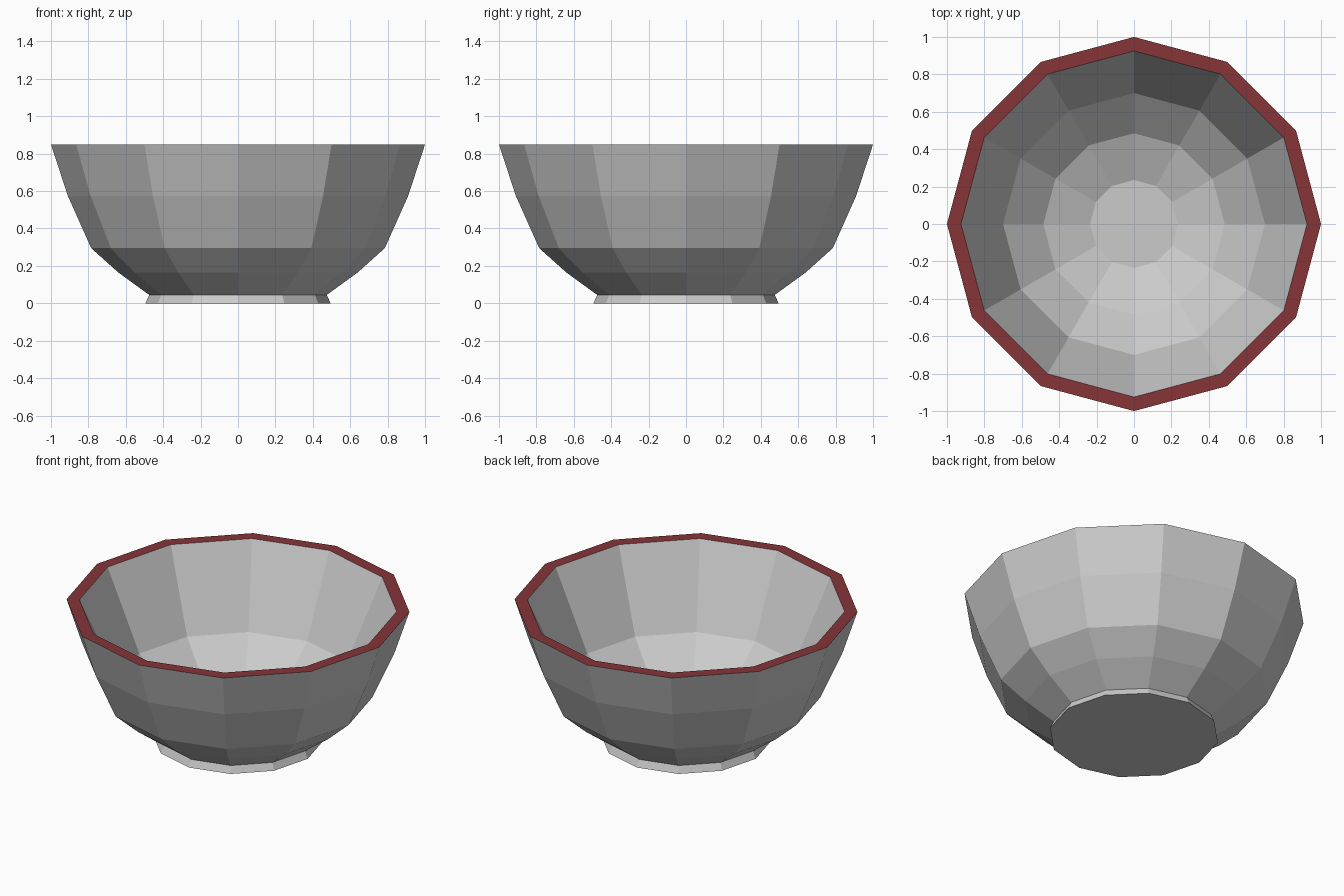
import bpy, bmesh, math

if "Cube" in bpy.data.objects:
    bpy.data.objects.remove(bpy.data.objects["Cube"])

SIDES = 12


def lathe(name, profile, material=None, cap_start=False, cap_end=False):
    """Spin a (radius, height) profile into a flat-shaded 12-sided part."""
    bm = bmesh.new()
    rings = []
    for r, z in profile:
        rings.append([bm.verts.new((r * math.cos(i * math.tau / SIDES),
                                    r * math.sin(i * math.tau / SIDES), z))
                      for i in range(SIDES)])
    for a, b in zip(rings, rings[1:]):
        for i in range(SIDES):
            j = (i + 1) % SIDES
            bm.faces.new((a[i], a[j], b[j], b[i]))
    if cap_start:
        bm.faces.new(rings[0][::-1])
    if cap_end:
        bm.faces.new(rings[-1])
    mesh = bpy.data.meshes.new(name)
    bm.to_mesh(mesh)
    bm.free()
    obj = bpy.data.objects.new(name, mesh)
    bpy.context.collection.objects.link(obj)
    if material:
        mesh.materials.append(material)
    return obj


red = bpy.data.materials.new("rim_red")
red.diffuse_color = (0.24, 0.035, 0.04, 1)
red.use_nodes = True
red.node_tree.nodes["Principled BSDF"].inputs["Base Color"].default_value = red.diffuse_color

# Outer wall, from the foot up to the rim
lathe("bowl_outside", [(0.475, 0.045), (0.64, 0.165), (0.785, 0.295),
                       (0.91, 0.575), (1.0, 0.85)])

# Flat coloured rim
lathe("rim", [(1.0, 0.85), (0.925, 0.85)], red)

# Inner wall down to the flat floor
lathe("bowl_inside", [(0.925, 0.85), (0.70, 0.355), (0.485, 0.165),
                      (0.235, 0.065)], cap_end=True)

# Flared foot with a closed underside
lathe("foot", [(0.495, 0.0), (0.475, 0.045)], cap_start=True)
